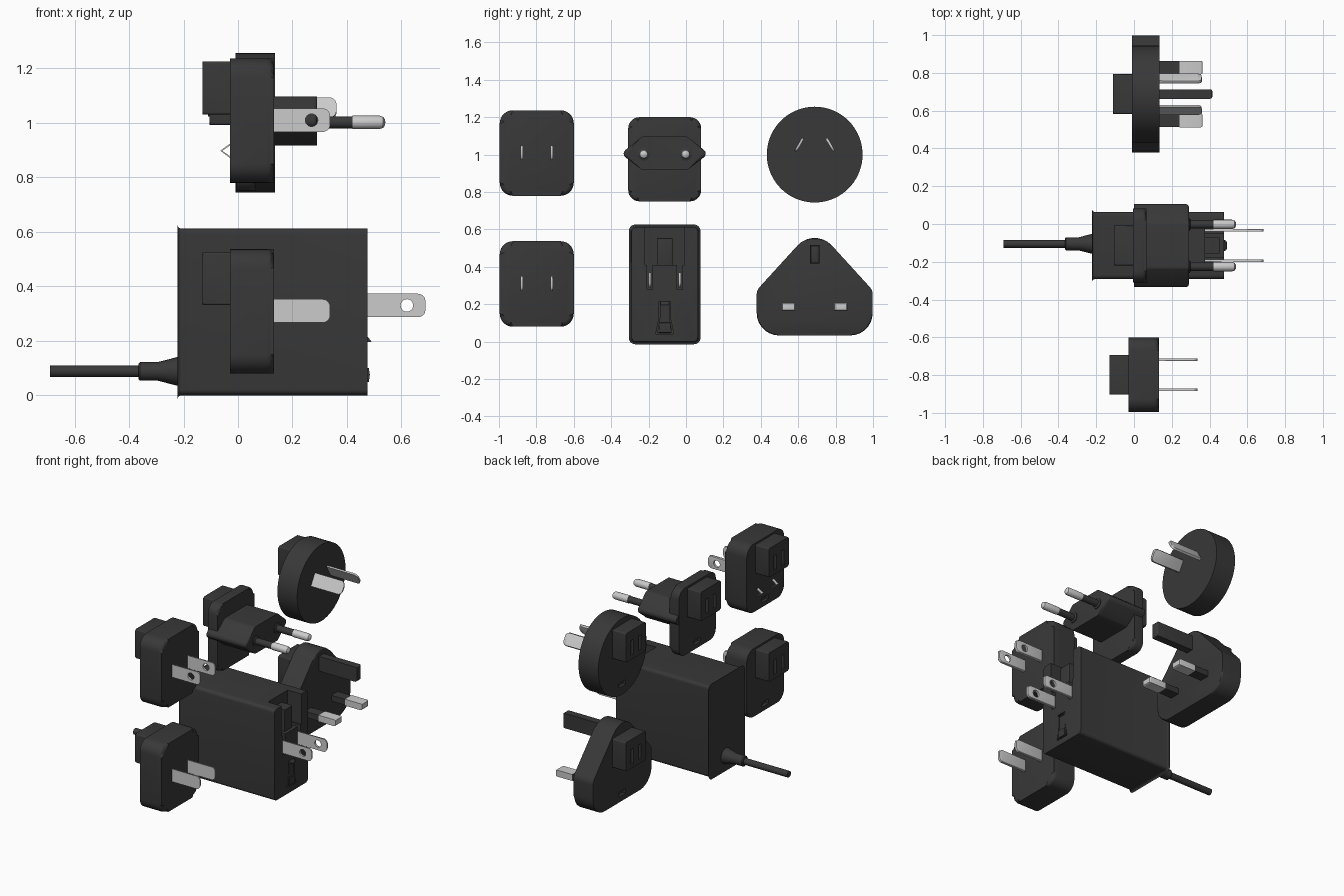
import bpy, bmesh, math
from mathutils import Vector, Matrix

if "Cube" in bpy.data.objects:
    bpy.data.objects.remove(bpy.data.objects["Cube"])


def material(name, v):
    m = bpy.data.materials.new(name)
    m.diffuse_color = (v, v, v, 1)
    m.use_nodes = True
    m.node_tree.nodes["Principled BSDF"].inputs["Base Color"].default_value = m.diffuse_color
    return m


DARK = material("dark_plastic", 0.04)
METAL = material("metal", 0.55)
CY = -0.114  # centre line of the charger body


def finish(bm, name, mat):
    bmesh.ops.recalc_face_normals(bm, faces=bm.faces)
    me = bpy.data.meshes.new(name)
    bm.to_mesh(me)
    bm.free()
    me.materials.append(mat)
    ob = bpy.data.objects.new(name, me)
    bpy.context.collection.objects.link(ob)
    return ob


def rounded(corners, seg=7):
    """Outline from corners (a, b, radius)."""
    out, n = [], len(corners)
    for i, (a, b, r) in enumerate(corners):
        p = Vector((a, b))
        u = (Vector(corners[i - 1][:2]) - p).normalized()
        v = (Vector(corners[(i + 1) % n][:2]) - p).normalized()
        half = u.angle(v) / 2
        c = p + (u + v).normalized() * (r / math.sin(half))
        t1, t2 = p + u * (r / math.tan(half)) - c, p + v * (r / math.tan(half)) - c
        a0 = math.atan2(t1.y, t1.x)
        d = (math.atan2(t2.y, t2.x) - a0 + math.pi) % (2 * math.pi) - math.pi
        out += [(c.x + r * math.cos(a0 + d * k / seg), c.y + r * math.sin(a0 + d * k / seg))
                for k in range(seg + 1)]
    return out


def rect(a0, a1, b0, b1, r):
    return rounded([(a0, b0, r), (a1, b0, r), (a1, b1, r), (a0, b1, r)])


def prism(name, pts, lo, hi, mat=DARK, axis="x", rim_hi=0, rim_lo=0):
    """Extrude an outline: axis x takes (y, z) points, axis y takes (x, z) points."""
    bm = bmesh.new()
    place = (lambda p, t: (t, p[0], p[1])) if axis == "x" else (lambda p, t: (p[0], t, p[1]))
    a = [bm.verts.new(place(p, lo)) for p in pts]
    b = [bm.verts.new(place(p, hi)) for p in pts]
    bm.faces.new(a)
    bm.faces.new(b)
    for i in range(len(pts)):
        bm.faces.new((a[i - 1], a[i], b[i], b[i - 1]))
    k = 0 if axis == "x" else 1
    for at, w in ((hi, rim_hi), (lo, rim_lo)):
        if w:
            edges = [e for e in bm.edges if all(abs(v.co[k] - at) < 1e-5 for v in e.verts)]
            bmesh.ops.bevel(bm, geom=edges, offset=w, segments=3, profile=0.5, affect="EDGES")
    return finish(bm, name, mat)


def box(name, x0, x1, y0, y1, z0, z1, mat=DARK, rim=0):
    return prism(name, [(y0, z0), (y1, z0), (y1, z1), (y0, z1)], x0, x1, mat, rim_hi=rim)


def lathe(name, profile, y, z, mat=DARK, steps=24):
    """Turn (x, radius) points about an x-parallel axis."""
    bm = bmesh.new()
    vs = [bm.verts.new((x, 0, r)) for x, r in profile]
    es = [bm.edges.new(p) for p in zip(vs, vs[1:])]
    bmesh.ops.spin(bm, geom=vs + es, cent=(0, 0, 0), axis=(1, 0, 0), angle=2 * math.pi, steps=steps)
    bmesh.ops.remove_doubles(bm, verts=bm.verts, dist=1e-5)
    bmesh.ops.translate(bm, verts=bm.verts, vec=(0, y, z))
    return finish(bm, name, mat)


def cut(ob, *cutters):
    bpy.context.view_layer.objects.active = ob
    for c in cutters:
        m = ob.modifiers.new("cut", "BOOLEAN")
        m.operation, m.solver, m.object = "DIFFERENCE", "EXACT", c
        bpy.ops.object.modifier_apply(modifier=m.name)
        bpy.data.objects.remove(c, do_unlink=True)


def blade(name, x0, x1, y, z, hole=None, h=0.04, t=0.007):
    """Flat prong with a rounded tip and an optional hole."""
    pts = [(x0, z - h)] + rounded([(x1, z - h, 0.024), (x1, z + h, 0.024)] +
                                  [(x0, z + h, 0.001), (x0, z - h, 0.001)], 5)[:12] + [(x0, z + h)]
    ob = prism(name, pts, y - t, y + t, METAL, "y", 0.003, 0.003)
    if hole:
        ring = [(hole + 0.023 * math.cos(i * math.pi / 12), z + 0.023 * math.sin(i * math.pi / 12))
                for i in range(24)]
        cut(ob, prism("cutter", ring, y - 0.1, y + 0.1, axis="y"))
    return ob


def plug_back(name, plate, x, y, z, z_notch):
    """Sliding block with slots on the back of a plug, and a latch notch in the plate."""
    block = prism(name + "_slide_block", rect(y - 0.105, y + 0.105, z - 0.097, z + 0.097, 0.008),
                  x - 0.1, x + 0.01, rim_lo=0.006)
    cut(block, *[box("cutter", x - 0.2, x - 0.06, y + s * 0.04 - 0.014, y + s * 0.04 + 0.014,
                     z - 0.07, z + 0.03) for s in (-1, 1)])
    cut(plate, box("cutter", x - 0.1, x + 0.02, y - 0.035, y + 0.035, z_notch, z_notch + 0.03))


# Charger body with the plug recess and prong slots
body = prism("charger_body", rect(CY - 0.178, CY + 0.178, 0, 0.612, 0.022), -0.222, 0.476,
             rim_hi=0.004, rim_lo=0.014)
cut(body, box("cutter", 0.375, 0.6, CY - 0.105, CY + 0.105, 0.41, 0.7))
cut(body, *[box("cutter", 0.375, 0.6, CY + s * 0.08 - 0.014, CY + s * 0.08 + 0.014, 0.28, 0.45)
            for s in (-1, 1)])
# Groove around the latch
latch = [(-0.048, 0.04), (0.048, 0.04), (0.03, 0.13), (0.03, 0.215), (-0.03, 0.215), (-0.03, 0.13)]
cut(body, prism("cutter", [(CY + a * 1.0, b) for a, b in latch], 0.462, 0.6))
prism("latch_tongue", [(CY + a * 0.84, 0.12 + (b - 0.12) * 0.9) for a, b in latch], 0.45, 0.474)
prism("latch_button", [(0.46, 0.045), (0.48, 0.05), (0.484, 0.075), (0.48, 0.1), (0.46, 0.105)],
      CY - 0.03, CY + 0.03, axis="y")
prism("latch_hook", [(0.46, 0.195), (0.492, 0.197), (0.475, 0.215), (0.46, 0.215)],
      CY - 0.022, CY + 0.022, axis="y")
box("recess_tongue", 0.37, 0.455, CY - 0.042, CY + 0.042, 0.405, 0.555, rim=0.006)
for i, s in enumerate((-1, 1)):
    blade(f"body_prong_{i}", 0.37, 0.685, CY + s * 0.08, 0.33, hole=0.62)

# Cable with strain relief
lathe("strain_relief", [(-0.2, 0), (-0.2, 0.052), (-0.225, 0.052), (-0.295, 0.034), (-0.36, 0.034),
                        (-0.366, 0.028), (-0.366, 0)], -0.105, 0.088)
lathe("cable", [(-0.36, 0), (-0.36, 0.021), (-0.69, 0.021), (-0.69, 0)], -0.105, 0.088)

# Two flat-blade plugs
for name, z0, hole in (("flat_plug_lower", 0.08, None), ("flat_plug_upper", 0.78, 0.27)):
    y = -0.798
    plate = prism(name + "_plate", rect(y - 0.198, y + 0.198, z0, z0 + 0.457, 0.07), -0.03, 0.132,
                  rim_hi=0.025)
    plug_back(name, plate, -0.03, y, z0 + 0.348, z0 + 0.03)
    for i, s in enumerate((-1, 1)):
        blade(f"{name}_prong_{i}", 0.12, 0.335, y + s * 0.08, z0 + 0.23, hole)
        if hole:  # bent spring contacts
            prism(f"{name}_contact_{i}", [(-0.028, 0.925), (-0.065, 0.898), (-0.028, 0.87),
                                          (-0.028, 0.877), (-0.058, 0.898), (-0.028, 0.918)],
                  y + s * 0.08 - 0.01, y + s * 0.08 + 0.01, METAL, "y")

# Round-pin plug: thin plate, six-sided boss, two sleeved pins
plate = prism("round_pin_plate", rect(CY - 0.195, CY + 0.195, 0.75, 1.2, 0.06), -0.005, 0.065,
              rim_hi=0.02)
prism("round_pin_boss", rounded([(CY - 0.235, 1.005, 0.025), (CY - 0.12, 0.917, 0.03),
                                 (CY + 0.12, 0.917, 0.03), (CY + 0.235, 1.005, 0.025),
                                 (CY + 0.12, 1.097, 0.03), (CY - 0.12, 1.097, 0.03)], 4),
      0.0, 0.29, rim_hi=0.014)
plug_back("round_pin", plate, -0.005, CY, 1.09, 0.78)
for i, s in enumerate((-1, 1)):
    y = CY + s * 0.112
    lathe(f"round_pin_sleeve_{i}", [(0.28, 0), (0.28, 0.034), (0.295, 0.034), (0.3, 0.022),
                                    (0.43, 0.022), (0.43, 0)], y, 1.002)
    lathe(f"round_pin_{i}", [(0.42, 0), (0.42, 0.0245), (0.52, 0.0245), (0.533, 0.02),
                             (0.539, 0.011), (0.541, 0)], y, 1.002, METAL)

# Disc plug with two slanted blades
DY = 0.688
disc = [(DY + 0.256 * math.cos(i * math.pi / 36), 1 + 0.256 * math.sin(i * math.pi / 36))
        for i in range(72)]
plate = prism("disc_plug_plate", disc, -0.01, 0.136, rim_hi=0.01)
plug_back("disc_plug", plate, -0.01, DY, 1.12, 0.8)
for i, s in enumerate((-1, 1)):
    ob = blade(f"disc_plug_prong_{i}", 0.12, 0.358, 0, 0)
    ob.data.transform(Matrix.Translation((0, DY + s * 0.083, 1.053))
                      @ Matrix.Rotation(math.radians(30 * s), 4, "X"))

# Triangular plug with three rectangular pins
plate = prism("triangle_plug_plate",
              rounded([(DY - 0.31, 0.033, 0.12), (DY + 0.31, 0.033, 0.12), (DY + 0.31, 0.275, 0.06),
                       (DY, 0.615, 0.125), (DY - 0.31, 0.275, 0.06)]), -0.01, 0.136, rim_hi=0.01)
plug_back("triangle_plug", plate, -0.01, DY, 0.39, 0.07)
box("triangle_plug_top_pin", 0.12, 0.415, DY - 0.025, DY + 0.025, 0.418, 0.517, rim=0.012)
for i, s in enumerate((-1, 1)):
    y = DY + s * 0.14
    box(f"triangle_plug_sleeve_{i}", 0.12, 0.25, y - 0.034, y + 0.034, 0.167, 0.206)
    box(f"triangle_plug_pin_{i}", 0.24, 0.363, y - 0.036, y + 0.036, 0.165, 0.208, METAL, rim=0.01)

# Smooth shading with sharp edges kept
bpy.ops.object.select_all(action="SELECT")
bpy.context.view_layer.objects.active = body
bpy.ops.object.shade_smooth_by_angle(angle=math.radians(30))
